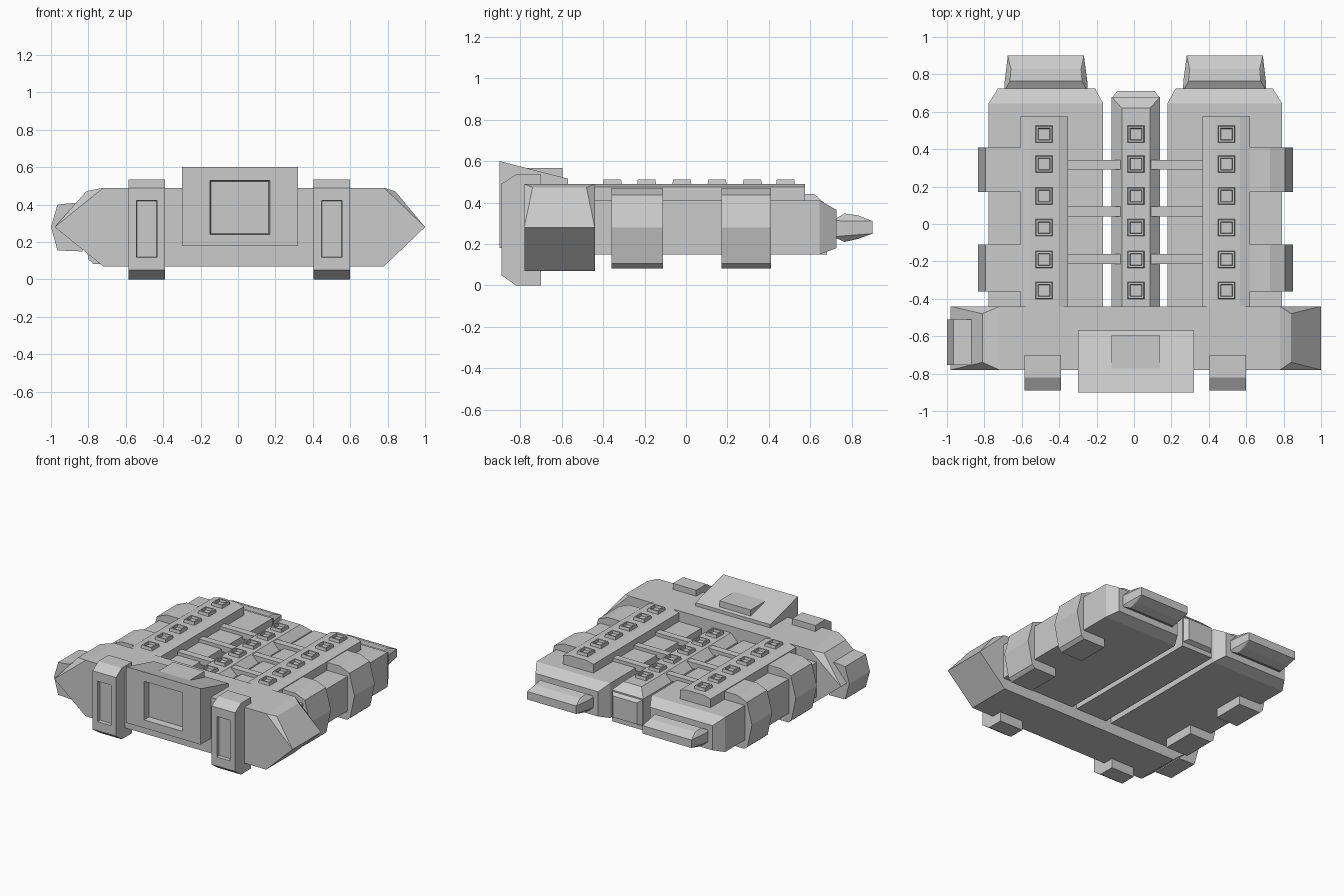
import bpy, bmesh
from mathutils import Vector

if "Cube" in bpy.data.objects:
    bpy.data.objects.remove(bpy.data.objects["Cube"])

CX = 0.007  # mirror plane of the twin hulls


def hull(name, pts):
    """Convex flat-faced solid through the given points."""
    bm = bmesh.new()
    for p in pts:
        bm.verts.new(p)
    res = bmesh.ops.convex_hull(bm, input=bm.verts[:])
    junk = {g for g in res["geom_interior"] + res["geom_unused"] if isinstance(g, bmesh.types.BMVert)}
    if junk:
        bmesh.ops.delete(bm, geom=list(junk), context="VERTS")
    bmesh.ops.dissolve_limit(bm, angle_limit=0.01, verts=bm.verts[:], edges=bm.edges[:])
    bmesh.ops.recalc_face_normals(bm, faces=bm.faces[:])
    me = bpy.data.meshes.new(name)
    bm.to_mesh(me)
    bm.free()
    ob = bpy.data.objects.new(name, me)
    bpy.context.collection.objects.link(ob)
    return ob


def rect_y(x0, x1, y, z0, z1):
    return [(x, y, z) for x in (x0, x1) for z in (z0, z1)]


def rect_z(x0, x1, y0, y1, z):
    return [(x, y, z) for x in (x0, x1) for y in (y0, y1)]


def box(name, x0, x1, y0, y1, z0, z1):
    return hull(name, rect_z(x0, x1, y0, y1, z0) + rect_z(x0, x1, y0, y1, z1))


def along_y(prof, y0, y1):
    return [(x, y, z) for x, z in prof for y in (y0, y1)]


def along_x(prof, x0, x1):
    return [(x, y, z) for y, z in prof for x in (x0, x1)]


def recess(ob, direction, half, depth, bevel=0.004, shift=0.0):
    """Sink a rectangular pocket into the face looking along direction."""
    d = Vector(direction)
    bm = bmesh.new()
    bm.from_mesh(ob.data)
    f = max((f for f in bm.faces if f.normal.dot(d) > 0.99), key=lambda f: f.calc_area())
    bmesh.ops.inset_individual(bm, faces=[f], thickness=0.005)
    c = f.calc_center_median()
    for v in f.verts:
        for i in range(3):
            if abs(d[i]) < 0.5:
                v.co[i] = c[i] + (half[i] if v.co[i] > c[i] else -half[i])
        v.co.z += shift
    bmesh.ops.inset_individual(bm, faces=[f], thickness=bevel, depth=-depth)
    bm.to_mesh(ob.data)
    bm.free()


# Front cross bar with pointed ends
bar = []
for y, yi in ((-0.78, -0.74), (-0.44, -0.48)):
    bar += [(-0.98, y, 0.28), (-0.72, y, 0.49), (0.78, y, 0.49), (1.0, y, 0.28),
            (0.78, y, 0.07), (-0.72, y, 0.07), (0.84, yi, 0.472), (-0.81, yi, 0.472)]
hull("cross_bar", bar)

# Cap on the left tip
hull("left_tip_cap", along_y([(-1.0, 0.28), (-0.965, 0.40), (-0.87, 0.41), (-0.83, 0.15),
                              (-0.965, 0.155)], -0.755, -0.51))

# Central front block with window and top hatch
block = hull("front_block", along_x([(-0.9, 0.18), (-0.9, 0.6), (-0.57, 0.515), (-0.57, 0.18)], -0.3, 0.32))
recess(block, (0, -1, 0), (0.16, 0, 0.145), 0.05, 0.008, -0.005)
box("top_hatch", -0.12, 0.14, -0.78, -0.595, 0.48, 0.567)

# Rear part of the model and front pods, repeated on both sides
STUD_Y = (0.48, 0.32, 0.15, -0.02, -0.19, -0.355)
CLAMP_Y = ((0.17, 0.41), (-0.36, -0.11))


def stud(x, y, z):
    s = hull("stud", rect_z(x - .047, x + .047, y - .047, y + .047, z - .01)
             + rect_z(x - .042, x + .042, y - .042, y + .042, z + .022))
    recess(s, (0, 0, 1), (0.032, 0.032, 0), 0.018)


for side, s in (("left", -1), ("right", 1)):
    def m(pts):
        return [(CX + s * p[0],) + tuple(p[1:]) for p in pts]

    # Front pod with slot
    pod = hull(side + "_front_pod", m(along_x(
        [(-0.89, 0.05), (-0.89, 0.49), (-0.82, 0.535), (-0.70, 0.535), (-0.70, 0.0), (-0.82, 0.0)], 0.398, 0.592)))
    recess(pod, (0, -1, 0), (0.055, 0, 0.152), 0.025)

    # Main hull tapering at the rear
    hull(side + "_hull", m(rect_y(0.172, 0.784, -0.5, 0.15, 0.41) + rect_y(0.172, 0.784, 0.645, 0.15, 0.41)
                           + rect_y(0.215, 0.735, 0.725, 0.18, 0.365)))

    # Raised deck strip
    hull(side + "_deck_strip", m(along_y(
        [(0.36, 0.40), (0.36, 0.475), (0.41, 0.49), (0.56, 0.49), (0.613, 0.475), (0.613, 0.40)], -0.5, 0.575)))

    # Side clamps
    for y0, y1 in CLAMP_Y:
        hull(side + "_clamp", m(along_y(
            [(0.60, 0.47), (0.72, 0.47), (0.80, 0.437), (0.842, 0.28), (0.805, 0.105), (0.78, 0.083),
             (0.60, 0.083)], y0, y1)))

    # Rear fin
    hull(side + "_rear_fin", m(
        rect_y(0.255, 0.70, 0.71, 0.235, 0.315) + rect_y(0.285, 0.67, 0.765, 0.21, 0.347)
        + rect_y(0.257, 0.698, 0.765, 0.24, 0.31) + rect_y(0.29, 0.665, 0.83, 0.225, 0.338)
        + rect_y(0.275, 0.682, 0.9, 0.25, 0.31)))

    # Cross ties between strip and spine
    for y in (0.317, 0.067, -0.187):
        hull(side + "_cross_tie", m(along_x([(y - .026, 0.39), (y - .026, 0.435), (y + .026, 0.435),
                                            (y + .026, 0.39)], 0.08, 0.37)))
    for y in STUD_Y:
        stud(CX + s * 0.488, y, 0.49)

# Central spine with sloped shoulders and a plugged end
spine = [(-0.12, 0.15), (-0.12, 0.385), (-0.065, 0.44), (0.085, 0.44), (0.14, 0.385), (0.14, 0.15)]
hull("spine", along_y(spine, -0.5, 0.62) + rect_y(-0.12, 0.14, 0.68, 0.15, 0.385))
hull("spine_plug", rect_y(-0.12, 0.14, 0.67, 0.18, 0.38) + rect_y(-0.09, 0.11, 0.712, 0.20, 0.36))
for y in STUD_Y:
    stud(0.01, y, 0.44)
